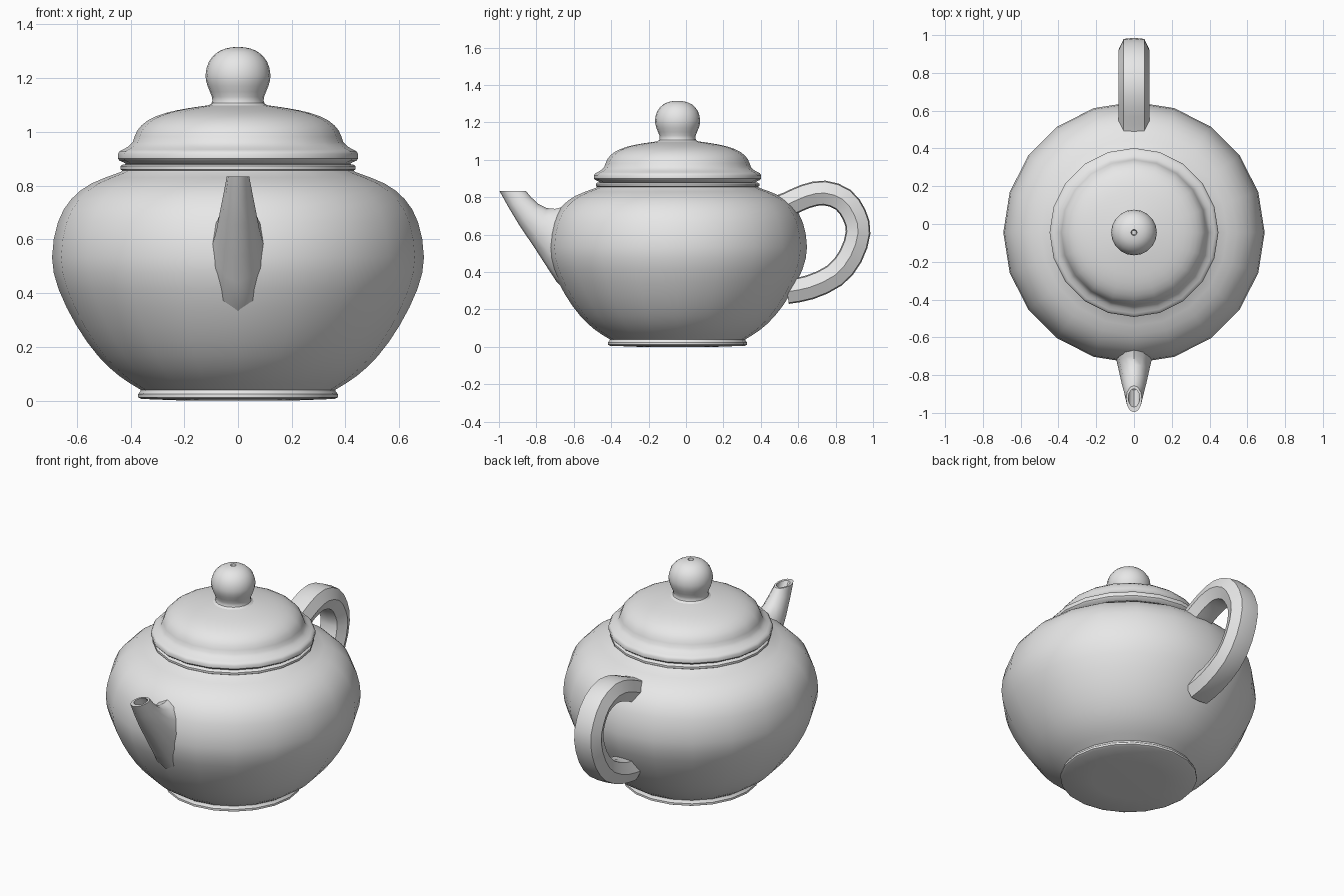
import bpy, bmesh, math
from mathutils import Vector

if "Cube" in bpy.data.objects:
    bpy.data.objects.remove(bpy.data.objects["Cube"])

CY = -0.045   # y of the turning axis of pot and lid
clay = bpy.data.materials.new("grey clay")
clay.diffuse_color = (0.8, 0.8, 0.8, 1)
clay.use_nodes = True
clay.node_tree.nodes["Principled BSDF"].inputs["Base Color"].default_value = clay.diffuse_color


def smooth_path(pts, steps):
    """Catmull-Rom curve through 2D points."""
    p = [Vector(q) for q in pts]
    p = [2 * p[0] - p[1]] + p + [2 * p[-1] - p[-2]]
    out = []
    for i in range(1, len(p) - 2):
        a, b, c, d = p[i - 1:i + 3]
        for k in range(steps):
            t = k / steps
            out.append(0.5 * (2 * b + (c - a) * t + (2 * a - 5 * b + 4 * c - d) * t * t
                              + (3 * b - a - 3 * c + d) * t ** 3))
    return out + [p[-2]]


def loft(name, rings, angle=35):
    """Skin a list of equal-sized vertex rings and cap both ends."""
    bm = bmesh.new()
    vs = [[bm.verts.new(v) for v in r] for r in rings]
    n = len(rings[0])
    for a, b in zip(vs, vs[1:]):
        for i in range(n):
            j = (i + 1) % n
            bm.faces.new((a[i], a[j], b[j], b[i]))
    bm.faces.new(vs[0])
    bm.faces.new(vs[-1])
    bmesh.ops.recalc_face_normals(bm, faces=bm.faces)
    me = bpy.data.meshes.new(name)
    bm.to_mesh(me)
    bm.free()
    me.materials.append(clay)
    ob = bpy.data.objects.new(name, me)
    bpy.context.collection.objects.link(ob)
    bpy.ops.object.select_all(action='DESELECT')
    ob.select_set(True)
    bpy.context.view_layer.objects.active = ob
    bpy.ops.object.shade_smooth_by_angle(angle=math.radians(angle))
    return ob


def lathe(name, profile, sides=20):
    rings = [[(r * math.cos(math.tau * i / sides), CY + r * math.sin(math.tau * i / sides), z)
              for i in range(sides)] for r, z in profile]
    return loft(name, rings)


# Pot: foot ring, round belly and neck ring
belly = smooth_path([(.362, .04), (.44, .09), (.52, .165), (.60, .277), (.668, .415), (.692, .533),
                     (.67, .664), (.62, .75), (.545, .808), (.438, .85)], 2)
lathe("pot_body", [(.2, 0), (.36, .006), (.372, .012), (.372, .024), (.364, .033)] + belly
      + [(.43, .856), (.437, .860), (.437, .872), (.43, .878), (.40, .882)])

# Lid: inner seat, flange and dome
dome = smooth_path([(.412, .943), (.392, .962), (.375, 1.005), (.335, 1.043), (.27, 1.07),
                    (.19, 1.087), (.115, 1.098)], 2)
lathe("lid", [(.39, .86), (.425, .886), (.44, .892), (.447, .9), (.447, .918), (.44, .928),
              (.428, .934)] + dome + [(.04, 1.105)])

# Knob with a small vent hole
knob = smooth_path([(.115, 1.096), (.098, 1.107), (.097, 1.13), (.113, 1.17), (.121, 1.21),
                    (.109, 1.26), (.078, 1.295), (.045, 1.31), (.016, 1.315)], 2)
lathe("lid_knob", knob + [(.012, 1.285)])

# Handle: soft hexagonal section swept along a loop in the yz plane
path = smooth_path([(.46, .73), (.55, .765), (.64, .805), (.74, .823), (.84, .787), (.90, .705),
                    (.92, .61), (.88, .485), (.795, .382), (.66, .318), (.54, .295)], 2)
section = [(.083, 0), (.055, .06), (0, .066), (-.055, .06),
           (-.083, 0), (-.055, -.06), (0, -.066), (.055, -.06)]
rings = []
for i, p in enumerate(path):
    t = (path[min(i + 1, len(path) - 1)] - path[max(i - 1, 0)]).normalized()
    n = Vector((-t.y, t.x))
    rings.append([(x, p.x + n.x * h, p.y + n.y * h) for x, h in section])
loft("handle", rings)

# Spout: each ring given by its low and high point (y, z) and half width,
# flaring into the belly, ending in a level lip with a hollow inside
stations = [((-.60, .27), (-.50, .78), .13), ((-.69, .345), (-.645, .752), .108),
            ((-.752, .44), (-.70, .738), .092), ((-.81, .53), (-.745, .742), .08),
            ((-.893, .653), (-.79, .765), .066), ((-.95, .748), (-.83, .802), .053),
            ((-.997, .833), (-.855, .833), .042), ((-.97, .833), (-.872, .833), .031),
            ((-.88, .69), (-.81, .74), .03)]
rings = []
for low, high, w in stations:
    c, h = (Vector(low) + Vector(high)) / 2, (Vector(high) - Vector(low)) / 2
    rings.append([(w * math.sin(a), c.x + h.x * math.cos(a), c.y + h.y * math.cos(a))
                  for a in (math.tau * k / 12 for k in range(12))])
loft("spout", rings, 40)
